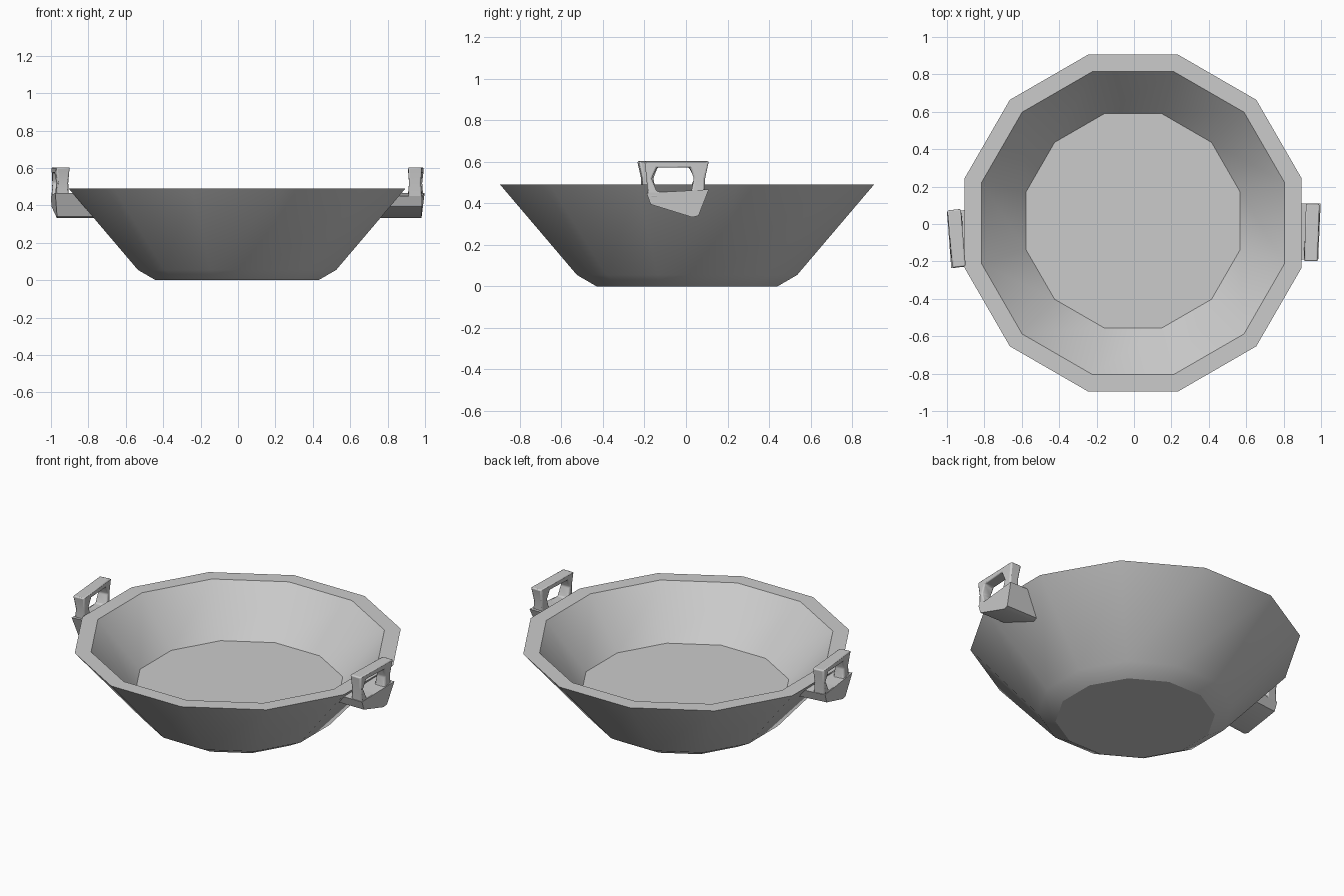
import bpy, bmesh, math
from mathutils import Vector

cube = bpy.data.objects.get("Cube")
if cube:
    bpy.data.objects.remove(cube, do_unlink=True)

grey = bpy.data.materials.new("plain_grey_metal")
grey.use_nodes = True
colour = (0.6, 0.6, 0.6, 1)
grey.diffuse_color = colour
grey.node_tree.nodes["Principled BSDF"].inputs["Base Color"].default_value = colour


def loft(name, rings, closed=False, smooth_angle=30):
    """Skin equal-sized rings of points; cap the ends unless closed."""
    bm = bmesh.new()
    loops = [[bm.verts.new(p) for p in ring] for ring in rings]
    n = len(loops[0])
    pairs = list(zip(loops, loops[1:]))
    if closed:
        pairs.append((loops[-1], loops[0]))
    else:
        bm.faces.new(loops[0])
        bm.faces.new(loops[-1])
    for a, b in pairs:
        for i in range(n):
            j = (i + 1) % n
            bm.faces.new((a[i], a[j], b[j], b[i]))
    bmesh.ops.recalc_face_normals(bm, faces=bm.faces)
    mesh = bpy.data.meshes.new(name)
    bm.to_mesh(mesh)
    bm.free()
    mesh.materials.append(grey)
    ob = bpy.data.objects.new(name, mesh)
    bpy.context.collection.objects.link(ob)
    bpy.ops.object.select_all(action='DESELECT')
    ob.select_set(True)
    bpy.context.view_layer.objects.active = ob
    bpy.ops.object.shade_smooth_by_angle(angle=math.radians(smooth_angle))
    return ob


def dodecagon(apothem, z, cy=0.005):
    r = apothem / math.cos(math.pi / 12)
    angles = [math.pi / 12 + i * math.pi / 6 for i in range(12)]
    return [(r * math.cos(a) - 0.005, r * math.sin(a) + cy, z) for a in angles]


# Bowl: base, bevelled foot, outer wall, flat rim, inner wall, floor
loft("bowl", [
    dodecagon(0.435, 0),
    dodecagon(0.53, 0.055),
    dodecagon(0.9, 0.49),
    dodecagon(0.81, 0.49),
    dodecagon(0.573, 0.215, 0.017),
], smooth_angle=28)

# Handle parts are built around this pivot so that they can be turned
pivot = Vector((0.95, -0.045, 0))


def local(x, y, z):
    return Vector((x, y, z)) - pivot


# Bracket: lopsided block that reaches into the sloping wall
bracket_outline = [(0.998, 0.11, 0.467), (0.982, 0.06, 0.34), (0.98, 0.03, 0.333),
                   (0.985, -0.17, 0.395), (0.985, -0.19, 0.45)]
outer = [local(*p) for p in bracket_outline]
inner = [local(0.87 - (0.49 - z) * 0.85, y, z) for x, y, z in bracket_outline]

# Grip: outer y, outer z, inner y, inner z, half depth
stations = [(0.09, 0.43, 0.025, 0.457, 0.035),
            (0.092, 0.52, 0.038, 0.52, 0.03),
            (0.11, 0.603, 0.018, 0.573, 0.036),
            (-0.2, 0.603, -0.14, 0.573, 0.036),
            (-0.19, 0.52, -0.165, 0.52, 0.032),
            (-0.185, 0.43, -0.14, 0.457, 0.038)]
grip_rings = []
for oy, oz, iy, iz, d in stations:
    x = 0.952 + 0.03 * oy
    grip_rings.append([local(x - d, oy, oz), local(x + d, oy, oz),
                       local(x + d, iy, iz), local(x - d, iy, iz)])

# Left handle at +x, right handle turned round to face -x
for side, place, turn in (("left", pivot, 0),
                          ("right", Vector((-0.948, -0.077, 0)), math.pi + 0.119)):
    bracket = loft(side + "_handle_bracket", [outer, inner], smooth_angle=40)
    grip = loft(side + "_handle_grip", grip_rings, closed=True, smooth_angle=60)
    bevel = grip.modifiers.new("soft_edges", 'BEVEL')
    bevel.width = 0.008
    bevel.segments = 2
    for ob in (bracket, grip):
        ob.location = place
        ob.rotation_euler.z = turn
